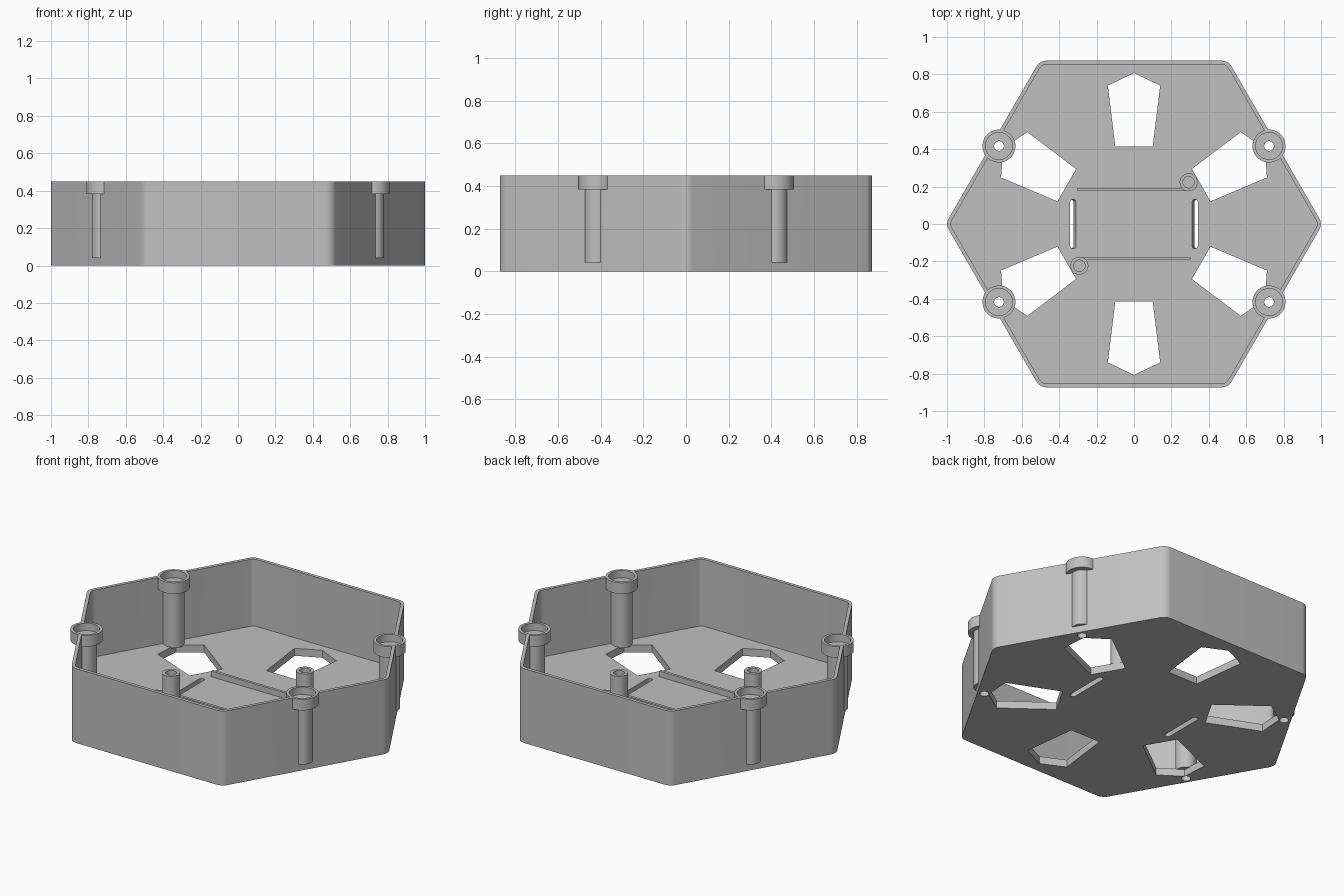
import bpy, bmesh
from math import sin, cos, pi, radians

if "Cube" in bpy.data.objects:
    bpy.data.objects.remove(bpy.data.objects["Cube"])

HEIGHT, FLOOR = 0.45, 0.045
APOTHEM, WALL = 0.873, 0.02

grey = bpy.data.materials.new("plain grey")
grey.use_nodes = True
colour = (0.53, 0.53, 0.53, 1)
grey.diffuse_color = colour
grey.node_tree.nodes["Principled BSDF"].inputs["Base Color"].default_value = colour


def prism(name, outline, z0, z1, lean=0.0):
    """Extrude an anticlockwise outline upward, optionally leaning along x."""
    bm = bmesh.new()
    low = [bm.verts.new((x, y, z0)) for x, y in outline]
    high = [bm.verts.new((x + lean, y, z1)) for x, y in outline]
    bm.faces.new(low[::-1])
    bm.faces.new(high)
    n = len(outline)
    for i in range(n):
        j = (i + 1) % n
        bm.faces.new((low[i], low[j], high[j], high[i]))
    mesh = bpy.data.meshes.new(name)
    bm.to_mesh(mesh)
    bm.free()
    ob = bpy.data.objects.new(name, mesh)
    bpy.context.collection.objects.link(ob)
    mesh.materials.append(grey)
    return ob


def circle(x, y, r, n=48):
    return [(x + r * cos(2 * pi * i / n), y + r * sin(2 * pi * i / n)) for i in range(n)]


def rounded_hexagon(apothem, r, steps=8):
    reach = (apothem - r) / cos(pi / 6)
    points = []
    for k in range(6):
        corner = k * pi / 3
        for s in range(steps + 1):
            a = corner - pi / 6 + pi / 3 * s / steps
            points.append((reach * cos(corner) + r * cos(a), reach * sin(corner) + r * sin(a)))
    return points


def slot(x, half_width, half_length, n=8):
    """Upright outline with round ends."""
    points = []
    for side in (0, 1):
        cy = (half_length - half_width) * (1 - 2 * side)
        for s in range(n + 1):
            a = side * pi + pi * s / n
            points.append((x + half_width * cos(a), cy + half_width * sin(a)))
    return points


def combine(target, tool, operation):
    mod = target.modifiers.new("combine", 'BOOLEAN')
    mod.operation = operation
    mod.solver = 'EXACT'
    mod.object = tool
    bpy.context.view_layer.objects.active = target
    bpy.ops.object.modifier_apply(modifier=mod.name)
    bpy.data.objects.remove(tool)


def cut(target, *args):
    combine(target, prism("cutter", *args), 'DIFFERENCE')


def add(target, *args):
    combine(target, prism("addition", *args), 'UNION')


# Open hexagonal tray
tray = prism("tray", rounded_hexagon(APOTHEM, 0.06), 0, HEIGHT)
cut(tray, rounded_hexagon(APOTHEM - WALL, 0.04), FLOOR, HEIGHT + 0.1)

# Six five-sided floor openings
opening = [(0.10, 0.415), (0.14, 0.74), (0, 0.807), (-0.14, 0.74), (-0.10, 0.415)]
for k in range(6):
    c, s = cos(k * pi / 3), sin(k * pi / 3)
    cut(tray, [(x * c - y * s, x * s + y * c) for x, y in opening], -0.1, 0.2)

# Two leaning strap slots
for side in (-1, 1):
    slope = -0.015 * side / FLOOR
    reach = 0.02
    outline = slot(side * 0.34 - slope * reach, 0.016, 0.132)
    cut(tray, outline, -reach, FLOOR + reach, slope * (FLOOR + 2 * reach))

# Screw posts with wide heads, merged into the slanted walls
for sx in (-1, 1):
    for sy in (-1, 1):
        x, y = 0.722 * sx, 0.417 * sy
        add(tray, circle(x, y, 0.058), FLOOR - 0.004, HEIGHT - 0.02)
        add(tray, circle(x, y, 0.088), 0.383, HEIGHT)
        cut(tray, circle(x, y, 0.072), 0.405, HEIGHT + 0.1)
        cut(tray, circle(x, y, 0.026, 32), -0.1, HEIGHT)

parts = [tray]

# Ribs and hollow pegs on the floor
for side, word in ((1, "back"), (-1, "front")):
    y = 0.184 * side
    rib = [(-0.303, y - 0.008), (0.303, y - 0.008), (0.303, y + 0.008), (-0.303, y + 0.008)]
    parts.append(prism(word + "_rib", rib, FLOOR - 0.01, 0.08))
    peg = prism(word + "_peg", circle(0.292 * side, 0.223 * side, 0.048), FLOOR - 0.01, 0.225)
    cut(peg, circle(0.292 * side, 0.223 * side, 0.03, 32), FLOOR, 0.3)
    parts.append(peg)

# Smooth rounded surfaces while keeping crisp edges
bpy.ops.object.select_all(action='DESELECT')
for ob in parts:
    ob.select_set(True)
bpy.context.view_layer.objects.active = tray
bpy.ops.object.shade_smooth_by_angle(angle=radians(30))
